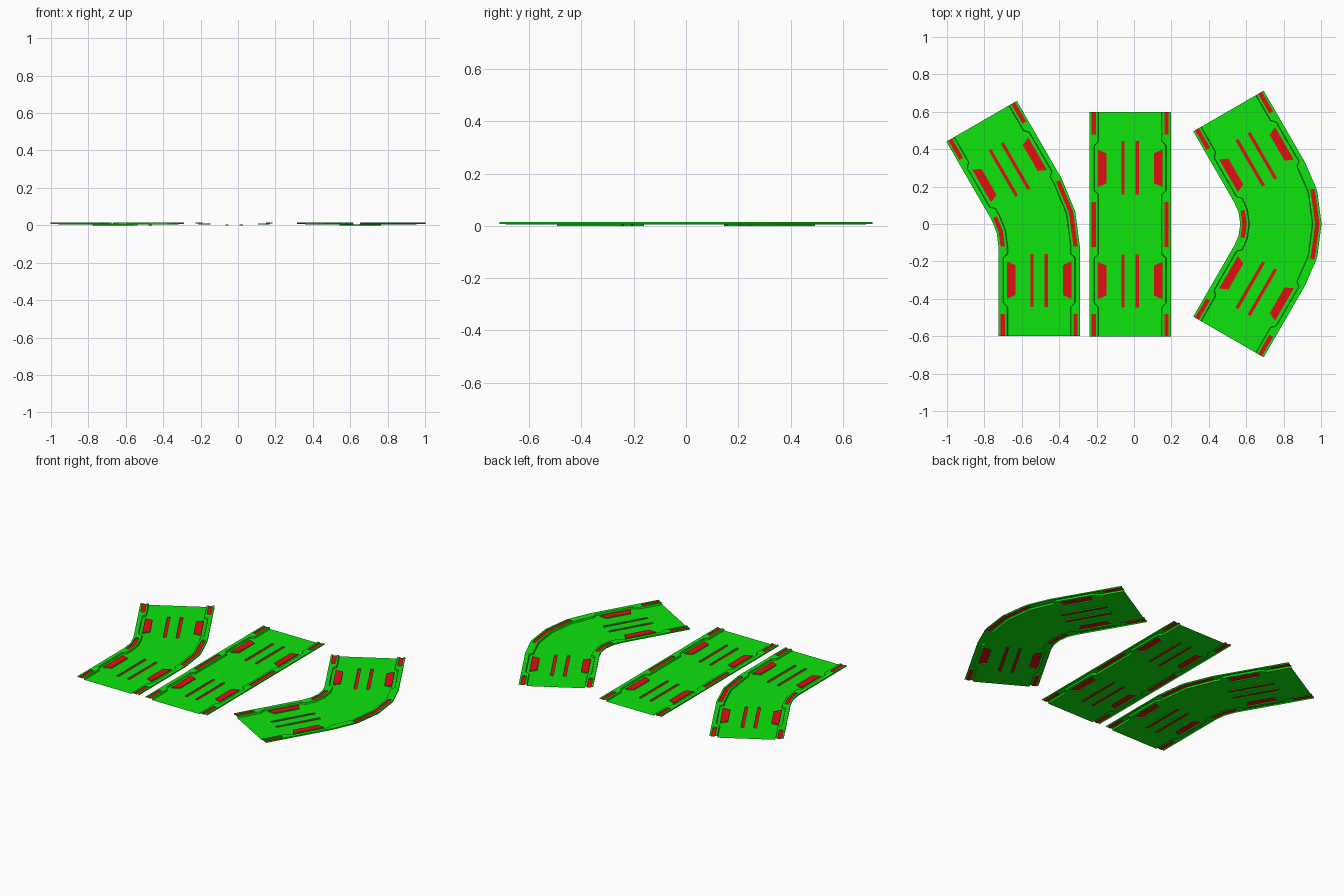
import bpy, bmesh, math
from mathutils import Vector

if "Cube" in bpy.data.objects:
    bpy.data.objects.remove(bpy.data.objects["Cube"])

FLOOR, RIM, STRIP, PAD, GROOVE, SKIRT = 0.005, 0.015, 0.011, 0.011, 0.0, 0.007
# distances from a track end where the layout changes
ENDS = [0, .12, .155, .18, .20, .22, .38, .40, .42, .44]
SLOPE = 5      # column (counted from the centre) that ramps from floor to rim


def material(name, color):
    m = bpy.data.materials.new(name)
    m.diffuse_color = color
    m.use_nodes = True
    m.node_tree.nodes["Principled BSDF"].inputs["Base Color"].default_value = m.diffuse_color
    return m


GREEN = material("green", (0.004, 0.78, 0.004, 1))
RED = material("red", (0.76, 0.004, 0.007, 1))


def direction(a):
    return Vector((math.cos(a), math.sin(a)))


def stations(start, heading, L, R, angles, turn):
    """Centre line frames: (position, right vector, distance from end, middle strip flag)."""
    start, h = Vector(start), math.radians(heading)
    fwd, right = direction(h), direction(h - math.pi / 2)
    out = [(start + fwd * d, right, d, False) for d in ENDS]
    if turn == 0:
        out += [(start + fwd * s, right, .48, True) for s in (.48, .72)]
        end, h2 = start + fwd * 1.2, h
    else:
        center = start + fwd * L - right * R
        for a in angles:
            r = direction(h - math.pi / 2 + math.radians(a))
            out.append((center + r * R, r, .48, True))
        h2 = h + math.radians(turn)
        end = center + direction(h2 - math.pi / 2) * R + direction(h2) * L
    fwd, right = direction(h2), direction(h2 - math.pi / 2)
    return out + [(end - fwd * d, right, d, False) for d in reversed(ENDS)]


def bounds(d):
    """Column borders across the track at distance d from its end."""
    c = .19 if .18 <= d <= .42 else .168
    if d in (.20, .40):
        pad = (.1725, .1725)
    elif d in (.22, .38):
        pad = (.1275, .1725)
    else:
        pad = (.14, .155)
    half = [.029, .046, *pad, c, c + .003, max(.183, c + .006), .206, .2175]
    return [-u for u in reversed(half)] + half


def cell(k, a, b):
    """Height and red flag of column k between two stations; no height for the ramp."""
    d = (a[2] + b[2]) / 2
    if k == 1 and .155 < d < .44:
        return GROOVE, True
    if k == 3 and .20 < d < .40:
        return PAD, True
    if k == 7 and (d < .12 or (a[3] and b[3])):
        return STRIP, True
    if k == SLOPE:
        return None, False
    return (RIM if k > SLOPE else FLOOR), False


def finish(bm, name, mat):
    bmesh.ops.remove_doubles(bm, verts=bm.verts, dist=1e-5)
    bmesh.ops.dissolve_degenerate(bm, edges=bm.edges, dist=1e-5)
    mesh = bpy.data.meshes.new(name)
    bm.to_mesh(mesh)
    bm.free()
    mesh.materials.append(mat)
    bpy.context.collection.objects.link(bpy.data.objects.new(name, mesh))


def track(name, st):
    green, red = bmesh.new(), bmesh.new()
    n = len(st) - 1
    rows = [[s[0] + s[1] * u for u in bounds(s[2])] for s in st]
    cols = len(rows[0]) - 1
    mid = cols // 2
    cells = [[cell(abs(i - mid), st[j], st[j + 1]) for i in range(cols)] for j in range(n)]

    def face(bm, pts):
        bm.faces.new([bm.verts.new((p.x, p.y, z)) for p, z in pts])

    def wall(p, q, z0, z1, flip=False):
        if None in (z0, z1) or abs(z0 - z1) < 1e-6 or (p - q).length < 1e-5:
            return
        pts = [(p, z0), (q, z0), (q, z1), (p, z1)]
        face(green, pts[::-1] if flip else pts)

    for j in range(n):
        for i in range(cols):
            z, is_red = cells[j][i]
            quad = (rows[j][i], rows[j][i + 1], rows[j + 1][i + 1], rows[j + 1][i])
            if z is None:
                l, r = (FLOOR, RIM) if i > mid else (RIM, FLOOR)
                heights = (l, r, r, l)
            else:
                heights = (z,) * 4
            face(red if is_red else green, list(zip(quad, heights)))
            # steps to the neighbouring cells
            if i < cols - 1:
                wall(quad[1], quad[2], z, cells[j][i + 1][0])
            if j < n - 1:
                wall(quad[3], quad[2], z, cells[j + 1][i][0])
        # outer skirts along both long sides
        wall(rows[j][0], rows[j + 1][0], SKIRT, RIM, True)
        wall(rows[j][-1], rows[j + 1][-1], SKIRT, RIM)
    finish(green, name + "_bed", GREEN)
    finish(red, name + "_red_panels", RED)


# the three track pieces
track("straight_track", stations((-.0205, -.602), 90, .6, 0, [], 0))
track("slight_curve_track", stations((-.507, -.6), 90, .48, .507, [0, 15, 30], 30))
track("wide_curve_track", stations((.505, -.604), 60, .442, .4425, [13, 15, 30, 45, 47], 60))
